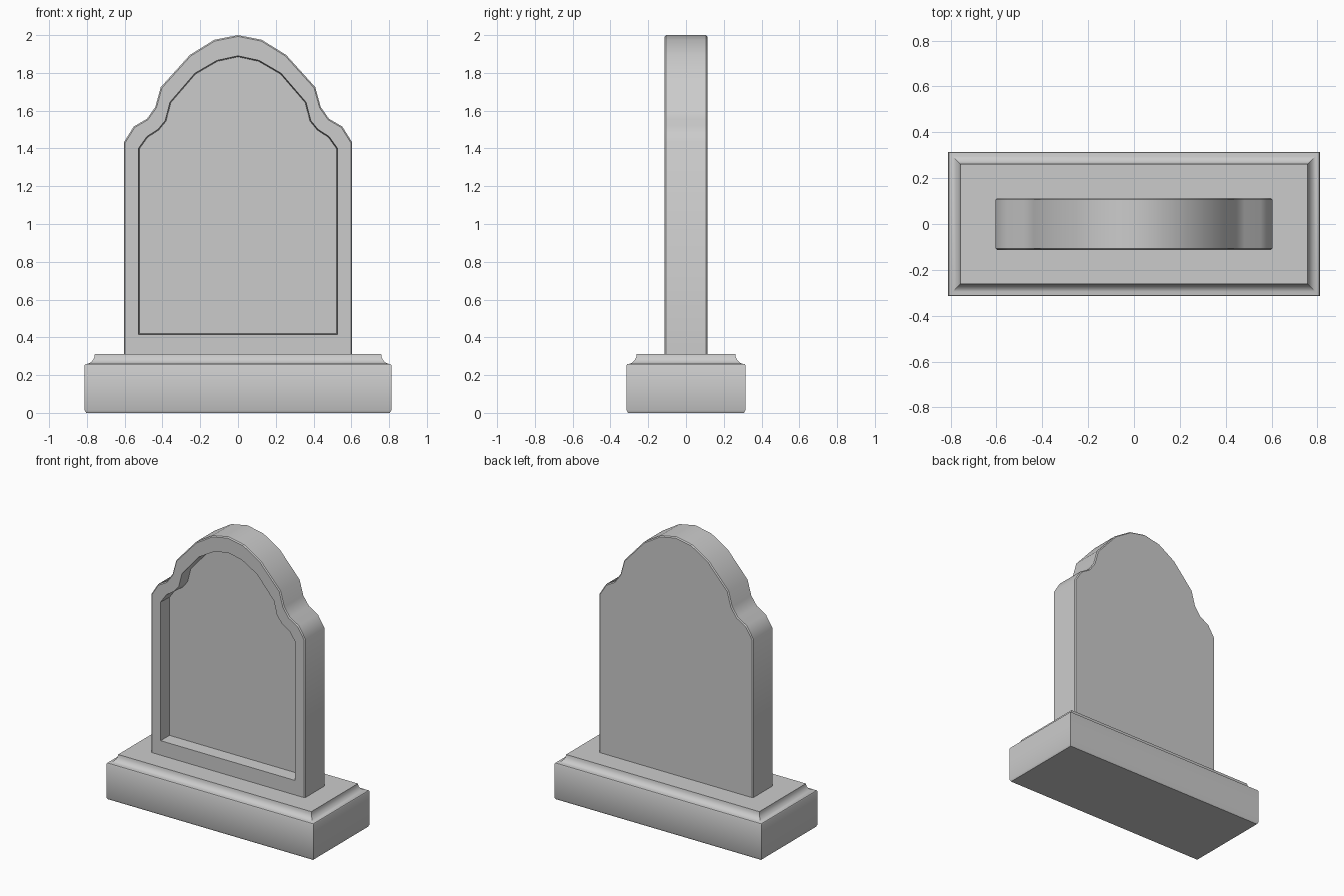
import bpy, bmesh, math
from mathutils import Vector

if "Cube" in bpy.data.objects:
    bpy.data.objects.remove(bpy.data.objects["Cube"])


def make_object(name, rings, angle):
    """Skin a stack of matching closed rings and cap both ends."""
    bm = bmesh.new()
    loops = [[bm.verts.new(p) for p in ring] for ring in rings]
    for a, b in zip(loops, loops[1:]):
        for i in range(len(a)):
            j = (i + 1) % len(a)
            bm.faces.new((a[i], a[j], b[j], b[i]))
    bm.faces.new(loops[0])
    bm.faces.new(loops[-1])
    bmesh.ops.recalc_face_normals(bm, faces=bm.faces)
    mesh = bpy.data.meshes.new(name)
    bm.to_mesh(mesh)
    bm.free()
    ob = bpy.data.objects.new(name, mesh)
    bpy.context.collection.objects.link(ob)
    bpy.ops.object.select_all(action='DESELECT')
    ob.select_set(True)
    bpy.context.view_layer.objects.active = ob
    bpy.ops.object.shade_smooth_by_angle(angle=math.radians(angle))
    return ob


def mirrored(half):
    """Close a right-hand outline whose last point lies on the centre line."""
    return half + [(-x, z) for x, z in reversed(half[:-1])]


def inset(pts, d):
    """Mitred inward offset of a counter-clockwise outline."""
    out = []
    for i, p in enumerate(pts):
        p = Vector(p)
        e1 = (p - Vector(pts[i - 1])).normalized()
        e2 = (Vector(pts[(i + 1) % len(pts)]) - p).normalized()
        n1, n2 = Vector((-e1.y, e1.x)), Vector((-e2.y, e2.x))
        out.append(tuple(p + (n1 + n2) * d / (1 + n1.dot(n2))))
    return out


def at_y(pts, y):
    return [(x, y, z) for x, z in pts]


# Plinth: chamfered foot, straight sides, concave cove up to the top
W, D, TOP, R = 0.812, 0.315, 0.312, 0.054
profile = [(0.008, 0.0), (0.0, 0.014), (0.0, 0.252)]
for k in range(6):
    a = math.radians(90 * k / 5)
    profile.append((0.004 + (R - 0.004) * math.sin(a), TOP - R + R * (1 - math.cos(a))))
base_rings = [[(sx * (W - i), sy * (D - i), z)
               for sx, sy in ((1, -1), (1, 1), (-1, 1), (-1, -1))]
              for i, z in profile]
make_object("plinth", base_rings, 35)

# Headstone slab: shouldered arch, eased edges, recessed front panel
outer = mirrored([(0.604, 0.295), (0.604, 1.433), (0.552, 1.516), (0.482, 1.557),
                  (0.438, 1.619), (0.409, 1.724), (0.255, 1.895), (0.126, 1.975), (0, 2.0)])
panel = mirrored([(0.527, 0.415), (0.527, 1.400), (0.482, 1.463), (0.423, 1.501),
                  (0.385, 1.548), (0.360, 1.645), (0.228, 1.798), (0.111, 1.866), (0, 1.890)])
T, B = 0.113, 0.007
rim = inset(outer, B)
make_object("headstone", [
    at_y(rim, T), at_y(outer, T - B), at_y(outer, -T + B), at_y(rim, -T),
    at_y(panel, -T), at_y(inset(panel, 0.005), -T + 0.09)], 35)
